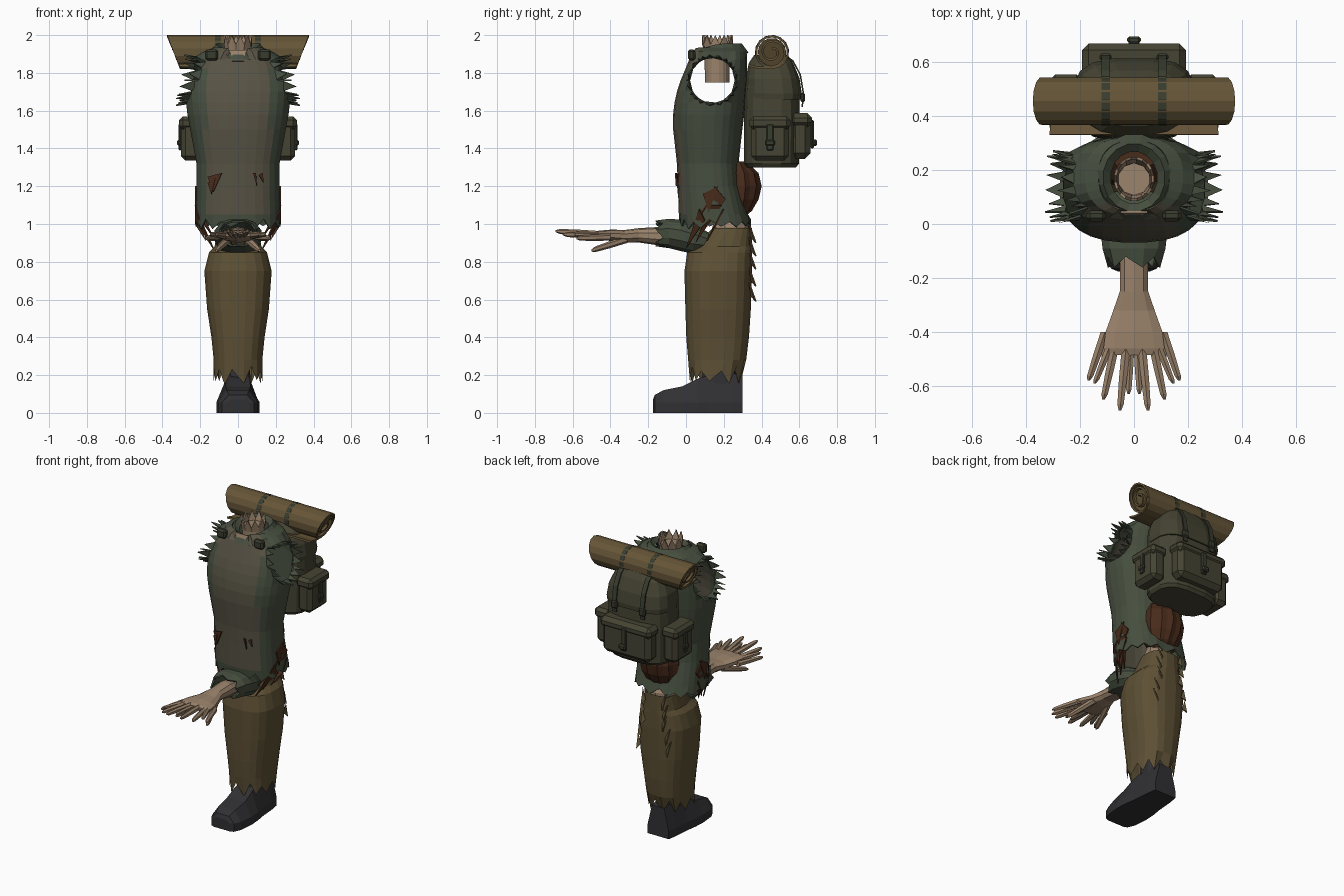
import bpy, bmesh, math, random
from mathutils import Vector

if "Cube" in bpy.data.objects:
    bpy.data.objects.remove(bpy.data.objects["Cube"])
random.seed(4)

COL = dict(green=(.062, .078, .05), panel=(.095, .085, .058), trousers=(.11, .08, .035),
           skin=(.33, .23, .15), pack=(.06, .057, .033), strap=(.04, .045, .027),
           roll=(.13, .09, .038), flesh=(.065, .024, .011), shoe=(.03, .03, .033))
MATS = {}
for k, c in COL.items():
    MATS[k] = bpy.data.materials.new(k)
    MATS[k].diffuse_color = (*c, 1)


def finish(name, bm, *cols, solid=0):
    bmesh.ops.recalc_face_normals(bm, faces=bm.faces)
    me = bpy.data.meshes.new(name)
    bm.to_mesh(me)
    bm.free()
    ob = bpy.data.objects.new(name, me)
    bpy.context.collection.objects.link(ob)
    for c in cols:
        me.materials.append(MATS[c])
    if solid:
        m = ob.modifiers.new("thickness", 'SOLIDIFY')
        m.thickness, m.offset = solid, 0
    return ob


def ring(c, r1, r2, n=12, p=2.0, axis='z'):
    """Superellipse ring around c, in the plane across the axis."""
    pts = []
    for i in range(n):
        a = 2 * math.pi * (i + .5) / n
        u, v = math.cos(a), math.sin(a)
        u = math.copysign(abs(u) ** (2 / p), u) * r1
        v = math.copysign(abs(v) ** (2 / p), v) * r2
        pts.append(Vector(c) + (Vector((u, v, 0)) if axis == 'z' else Vector((u, 0, v))))
    return pts


def skin_rings(bm, rings, caps=True):
    rows = [[bm.verts.new(p) for p in r] for r in rings]
    n = len(rows[0])
    for a, b in zip(rows, rows[1:]):
        for i in range(n):
            bm.faces.new((a[i], a[(i + 1) % n], b[(i + 1) % n], b[i]))
    if caps:
        bm.faces.new(rows[0])
        bm.faces.new(rows[-1])
    return rows


def loft(name, rings, col, caps=True, solid=0):
    bm = bmesh.new()
    skin_rings(bm, rings, caps)
    return finish(name, bm, col, solid=solid)


def zloft(name, spec, col, n=12, p=2.0, caps=True):
    """spec rows: z, half width, y front, y back"""
    return loft(name, [ring((0, (a + b) / 2, z), w, (b - a) / 2, n, p) for z, w, a, b in spec], col, caps)


def spikes(name, tris, col, mirror=True):
    bm = bmesh.new()
    for t in tris:
        for s in ((1, -1) if mirror else (1,)):
            bm.faces.new([bm.verts.new((s * x, y, z)) for x, y, z in t])
    return finish(name, bm, col, solid=.008)


def box(name, c, size, col, bevel=.02):
    bm = bmesh.new()
    bmesh.ops.create_cube(bm, size=1)
    for v in bm.verts:
        v.co = Vector(c) + Vector(v.co[i] * size[i] for i in range(3))
    bmesh.ops.bevel(bm, geom=bm.edges[:], offset=bevel, segments=1, affect='EDGES')
    return finish(name, bm, col)


def strip(name, path, xa, xb, col, solid):
    """Ribbon along a (y, z) path; xa and xb give the side edges from z."""
    bm = bmesh.new()
    rows = [[bm.verts.new((f(z), y, z)) for f in (xa, xb)] for y, z in path]
    for a, b in zip(rows, rows[1:]):
        bm.faces.new((a[0], a[1], b[1], b[0]))
    return finish(name, bm, col, solid=solid)


# Sleeveless top: open shell with armholes, torn frills and ragged hem
spec = [(1.0, .222, -.03, .34), (1.05, .22, -.035, .325), (1.2, .217, -.04, .285), (1.32, .217, -.045, .275),
        (1.5, .25, -.065, .295), (1.58, .265, -.065, .305), (1.64, .272, -.058, .31), (1.70, .277, -.045, .315),
        (1.76, .275, -.025, .32), (1.82, .257, 0, .32), (1.87, .225, .02, .32), (1.91, .18, .035, .318),
        (1.93, .13, .05, .305)]
N = 28
bm = bmesh.new()
rows = skin_rings(bm, [ring((0, (a + b) / 2, z), w, (b - a) / 2, N, 2.5) for z, w, a, b in spec], False)
for i, v in enumerate(rows[0]):
    v.co.z += (.03 if i % 2 else -.03) * random.uniform(.3, 1)
for v in rows[-1] + rows[-2]:
    if v.co.y < .1 and abs(v.co.x) < .05:
        v.co.z -= .06
AY, AZ, AR = .14, 1.76, .122
hole = [f for f in bm.faces if abs((c := f.calc_center_median()).x) > .12
        and math.hypot(c.y - AY, c.z - AZ) < AR]
bmesh.ops.delete(bm, geom=hole, context='FACES')
edges = [e for e in bm.edges if e.is_boundary and all(1.55 < v.co.z < 1.92 and abs(v.co.x) > .12 for v in e.verts)]
for v in {v for e in edges for v in e.verts}:
    d = Vector((v.co.y - AY, v.co.z - AZ)).normalized() * AR
    v.co.y, v.co.z = AY + d.x, AZ + d.y
frill = []
for e in edges:
    a, b = e.verts[0].co, e.verts[1].co
    m = (a + b) / 2
    if m.x > 0:
        out = Vector((0, m.y - AY, m.z - AZ)).normalized()
        a, b = a - Vector((.01, 0, 0)), b - Vector((.01, 0, 0))
        frill.append((a.copy(), b.copy(), m + out * .015 + Vector((random.uniform(.045, .07), 0, 0))))
for f in bm.faces:
    c = f.calc_center_median()
    f.material_index = int(c.y < .08 and abs(c.x) < .165 and c.z > 1.03)
finish("sleeveless_top", bm, "green", "panel", solid=.008)
spikes("armhole_frill", frill, "green")

# Collar, folded outwards and dipping at the front
collar = []
for rx, ry, z in ((.09, .10, 1.925), (.115, .125, 1.95), (.158, .158, 1.905)):
    r = ring((0, .172, z), rx, ry, 16)
    for v in r:
        v.z -= max(0, .17 - v.y) * .3
    collar.append(r)
loft("collar", collar, "green", False, .01)
for s in (-1, 1):
    box("collar_tip", (s * .14, .03, 1.895), (.07, .04, .06), "strap", .012)
spikes("chest_skin", [((-.05, .045, 1.92), (.05, .045, 1.92), (0, .02, 1.83))], "skin", False)

# Neck stump with a torn top
top = ring((0, .167, 1.965), .07, .078, 20)
for i, v in enumerate(top):
    v.z = 2.0 if i % 2 else 1.95
loft("neck", [ring((0, .165, 1.75), .062, .06, 20), ring((0, .165, 1.92), .065, .064, 20), top], "skin", False, .01)
zloft("neck_core", [(1.75, .058, .108, .222), (1.94, .06, .106, .226)], "skin", 10)

# Trousers with ragged hem and tears
legs = [ring((0, (a + b) / 2, z), w, (b - a) / 2, 20, 2.6) for z, w, a, b in
        ((.2, .13, .02, .29), (.28, .13, .01, .32), (.4, .142, 0, .335), (.55, .165, -.005, .345),
         (.75, .18, -.01, .352), (.85, .155, .005, .352), (.88, .125, .05, .352), (.98, .11, .14, .35))]
for i, v in enumerate(legs[0]):
    v.z += (-.06 if i % 2 else .05) * random.uniform(.4, 1)
loft("trousers", legs, "trousers", False)
zloft("leg_stump", [(.9, .09, .12, .33), (.985, .1, .14, .33), (1.07, .07, .18, .28)], "skin", 10)
tears = []
for z in (.62, .7, .79, .86, .93):
    x = random.uniform(.05, .11)
    tears.append(((x, .345, z), (x + .03, .335, z + .07), (x + .02, .37, z - .03)))
spikes("trouser_tears", tears, "trousers")

# Shoe with a squared toe, and ankle
shoe = []
for y, w, h in ((-.175, .06, .07), (-.165, .085, .095), (-.12, .105, .12), (-.02, .115, .14),
                (.06, .11, .18), (.12, .1, .2), (.24, .09, .21), (.3, .08, .2)):
    m = min(.055, h - .01)
    shoe.append([Vector((x, y, z)) for x, z in ((-w, 0), (-w, m), (-w * .57, h), (w * .57, h), (w, m), (w, 0))])
loft("shoe", shoe, "shoe")
zloft("ankle", [(.15, .07, .08, .28), (.3, .065, .1, .27)], "shoe", 10)

# Torn sleeve, wrist and palm along y
cuff = [ring((0, y, z), rx, rz, 12, 2.4, 'y') for y, z, rx, rz in
        ((.13, .9, .08, .045), (.04, .92, .115, .075), (-.03, .94, .122, .08), (-.09, .95, .115, .075),
         (-.14, .95, .095, .065))]
for i, v in enumerate(cuff[-1]):
    v.y += .02 if i % 2 else -.02
loft("sleeve_cuff", cuff, "green", False, .01)
loft("palm", [ring((0, y, z), rx, rz, 10, 2.3, 'y') for y, z, rx, rz in
              ((.1, .915, .05, .035), (-.13, .935, .055, .05), (-.25, .94, .055, .038), (-.32, .935, .08, .034),
               (-.4, .94, .11, .03), (-.46, .943, .118, .022), (-.485, .945, .1, .012))], "skin")
# Fingers and thumbs, mirrored: base, tip, radius
FINGERS = [((.108, -.40, .93), (.168, -.58, .925), .018), ((.085, -.44, .94), (.145, -.59, .945), .016),
           ((.07, -.45, .94), (.113, -.65, .945), .018), ((.03, -.46, .945), (.052, -.69, .962), .018),
           ((.012, -.46, .94), (.02, -.63, .95), .015), ((.05, -.31, .92), (.115, -.5, .86), .02)]
for a, b, r in FINGERS:
    for s in (-1, 1):
        A, B = Vector((s * a[0], *a[1:])), Vector((s * b[0], *b[1:]))
        loft("finger", [ring(A.lerp(B, t), r * k, r * k, 6, 2, 'y') for t, k in
                        ((0, 1), (.5, .95), (.9, .75), (1, .3))], "skin")

# Wounds: hanging hip strips, chest cuts and the open lower back
hip = [((.222, .21, 1.13), (.225, .15, 1.2), (.2, .1, .98)), ((.226, .19, 1.1), (.226, .13, 1.1), (.15, .05, .9)),
       ((.226, .12, 1.12), (.226, .08, 1.06), (.13, .03, .93)), ((.228, .2, 1.08), (.228, .16, 1.0), (.17, .11, .91)),
       ((.225, .07, 1.08), (.225, .1, 1.02), (.13, .0, .87)), ((.224, .17, 1.2), (.224, .12, 1.06), (.224, .09, 1.16))]
spikes("hip_strips", hip, "flesh")
spikes("chest_cuts", [((-.16, -.03, 1.25), (-.13, -.04, 1.17), (-.085, -.052, 1.27)),
                      ((-.16, -.03, 1.22), (-.14, -.04, 1.16), (-.12, -.047, 1.24)),
                      ((.08, -.053, 1.27), (.1, -.05, 1.2), (.095, -.055, 1.27)),
                      ((.11, -.046, 1.26), (.135, -.04, 1.22), (.13, -.04, 1.27))], "flesh", False)
wound = [ring((0, .26, z), w, d, 24) for z, w, d in
         ((1.03, .07, .04), (1.07, .11, .09), (1.13, .135, .125), (1.2, .14, .142), (1.27, .13, .125), (1.33, .1, .06))]
for r in wound:
    for v in r[::2]:
        v.x, v.y = v.x * .93, .26 + (v.y - .26) * .93
loft("open_back", wound, "flesh")

# Backpack body and lid
zloft("pack_body", [(1.3, .2, .32, .585), (1.32, .215, .305, .6), (1.55, .222, .305, .605), (1.72, .215, .31, .6),
                    (1.82, .18, .325, .57), (1.88, .13, .35, .54)], "pack", 16, 3)
zloft("pack_lid", [(1.66, .222, .32, .612), (1.69, .226, .315, .615), (1.77, .215, .315, .603),
                   (1.85, .18, .33, .57), (1.895, .13, .36, .54)], "pack", 16, 3)


# Pockets with lids, tabs and buckles
for s in (-1, 1):
    box("side_pocket", (s * .25, .445, 1.44), (.105, .2, .21), "pack", .025)
    box("side_pocket_lid", (s * .252, .445, 1.535), (.12, .215, .07), "pack", .02)
    box("side_pocket_tab", (s * .308, .445, 1.46), (.014, .035, .14), "strap", .005)
    box("side_buckle", (s * .312, .445, 1.43), (.02, .05, .03), "strap", .006)
box("rear_pocket", (0, .605, 1.455), (.36, .11, .22), "pack", .03)
box("rear_pocket_lid", (0, .608, 1.55), (.385, .12, .075), "pack", .025)
box("rear_pocket_tab", (0, .668, 1.475), (.04, .018, .15), "strap", .006)
box("rear_buckle", (0, .682, 1.43), (.05, .025, .035), "strap", .008)

# Bedroll: spiral sheet with slanted ends and a loose tail, around a core
RY, RZ, R = .455, 1.91, .084


def edge(z):
    return .305 + .072 * (z - 1.82) / .18


turns, seg = 2.5, 14
path = []
for i in range(int(turns * seg) + 1):
    t = i / (turns * seg)
    a = -math.pi / 2 + 2 * math.pi * turns * (1 - t)
    r = .02 + (R - .02) * min(1, t / .65)
    path.append((RY + r * math.cos(a), RZ + r * math.sin(a)))
path += [(.38, 1.828), (.33, 1.84)]
strip("bedroll", path, lambda z: -edge(z), edge, "roll", .012)
core = []
for s in (-1, 1):
    core.append([Vector((s * (edge(RZ + .075 * math.sin(a)) - .02), RY + .075 * math.cos(a), RZ + .075 * math.sin(a)))
                 for a in (2 * math.pi * i / 14 for i in range(14))])
loft("bedroll_core", core, "roll")

# Two straps round the bedroll and down the pack, with buckles
loop = [(RY + .087 * math.cos(a), RZ + .087 * math.sin(a)) for a in
        (-math.pi * .1 + 2 * math.pi * i / 14 for i in range(15))]
for x in (-.105, .105):
    strip("pack_strap", loop + [(.565, 1.865), (.605, 1.79), (.62, 1.7), (.616, 1.62)],
          lambda z, x=x: x - .016, lambda z, x=x: x + .016, "strap", .008)
    box("strap_buckle", (x, .618, 1.67), (.045, .025, .05), "strap", .008)

for m in bpy.data.materials:
    if m.users and not m.is_grease_pencil:
        m.use_nodes = True
        m.node_tree.nodes["Principled BSDF"].inputs["Base Color"].default_value = m.diffuse_color
